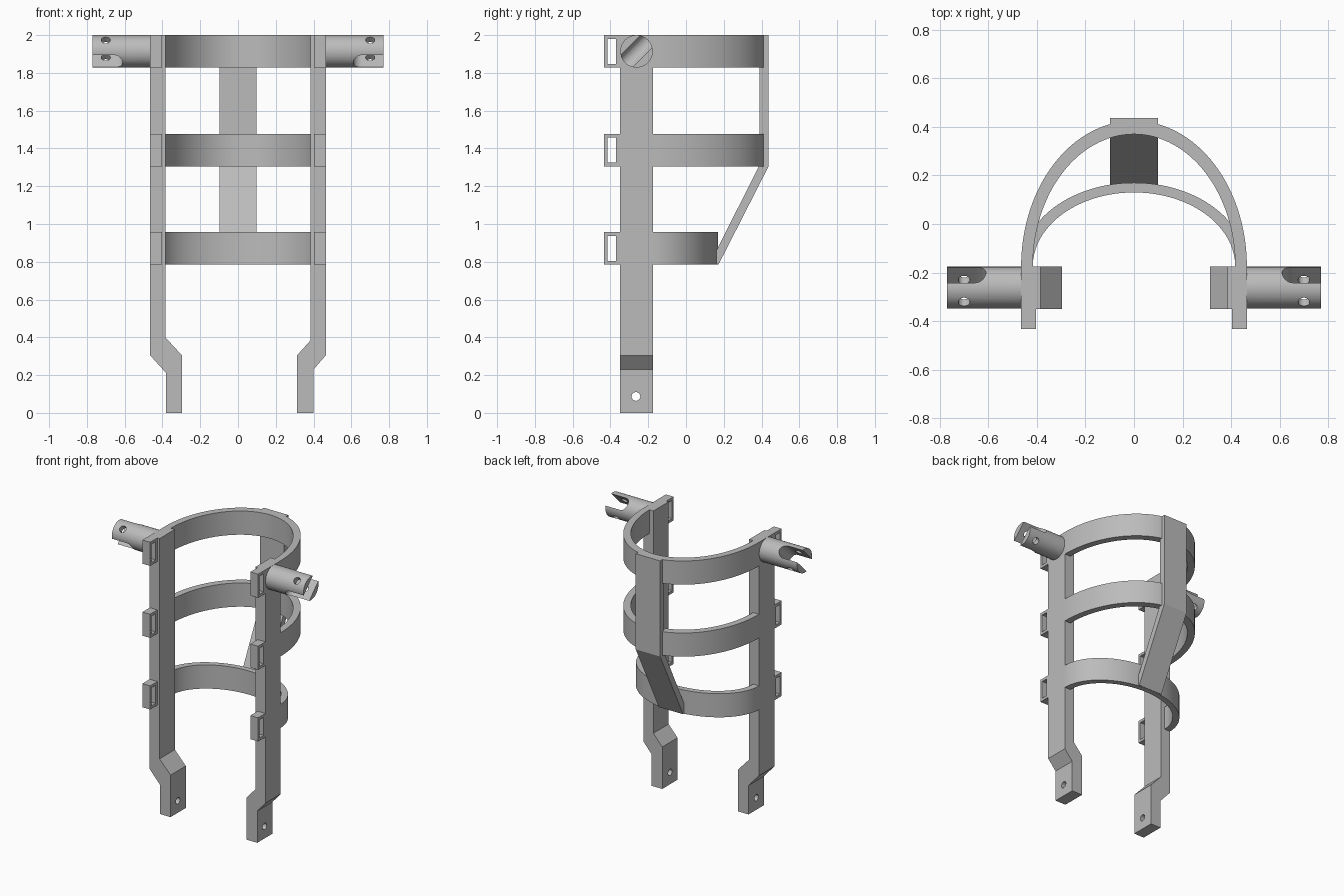
import bpy, bmesh, math
from mathutils import Vector

cube = bpy.data.objects.get("Cube")
if cube:
    bpy.data.objects.remove(cube, do_unlink=True)

grey = bpy.data.materials.new("plain grey")
grey.use_nodes = True
COLOUR = (0.5, 0.5, 0.5, 1)
grey.diffuse_color = COLOUR
grey.node_tree.nodes["Principled BSDF"].inputs["Base Color"].default_value = COLOUR


def prism(name, outline, place, lo, hi):
    """Extrude a 2D outline; place(u, v, w) maps it into space."""
    bm = bmesh.new()
    a = [bm.verts.new(place(u, v, lo)) for u, v in outline]
    b = [bm.verts.new(place(u, v, hi)) for u, v in outline]
    bm.faces.new(a)
    bm.faces.new(b[::-1])
    n = len(a)
    for i in range(n):
        j = (i + 1) % n
        bm.faces.new((a[i], b[i], b[j], a[j]))
    bmesh.ops.recalc_face_normals(bm, faces=bm.faces)
    mesh = bpy.data.meshes.new(name)
    bm.to_mesh(mesh)
    bm.free()
    mesh.materials.append(grey)
    obj = bpy.data.objects.new(name, mesh)
    bpy.context.collection.objects.link(obj)
    return obj


def along_x(u, v, w):
    return (w, u, v)


def along_y(u, v, w):
    return (u, w, v)


def along_z(u, v, w):
    return (u, v, w)


def rect(u0, u1, v0, v1):
    return [(u0, v0), (u1, v0), (u1, v1), (u0, v1)]


def arc(cu, cv, ru, rv, start=0, end=360, n=32):
    count = n if end - start == 360 else n + 1
    angles = [math.radians(start + (end - start) * i / n) for i in range(count)]
    return [(cu + ru * math.cos(t), cv + rv * math.sin(t)) for t in angles]


def cut(obj, *cutters):
    """Subtract the cutters, bake the result and delete them."""
    for c in cutters:
        c.hide_render = True
        mod = obj.modifiers.new("cut", 'BOOLEAN')
        mod.operation = 'DIFFERENCE'
        mod.solver = 'EXACT'
        mod.object = c
    bpy.context.view_layer.update()
    graph = bpy.context.evaluated_depsgraph_get()
    mesh = bpy.data.meshes.new_from_object(obj.evaluated_get(graph))
    obj.modifiers.clear()
    obj.data = mesh
    for c in cutters:
        bpy.data.objects.remove(c, do_unlink=True)


def smooth(obj):
    bpy.ops.object.select_all(action='DESELECT')
    obj.select_set(True)
    bpy.context.view_layer.objects.active = obj
    bpy.ops.object.shade_smooth_by_angle(angle=math.radians(30))


OUT, BACK, FRONT = 0.465, -0.175, -0.35
BAND_H = 0.172
BANDS = {"lower": 0.785, "middle": 1.305, "upper": 1.828}

# Curved bands: half ellipses joining the two legs
for label, z in BANDS.items():
    depth, wall = (0.345, 0.04) if label == "lower" else (0.6, 0.055)
    outer = arc(0, BACK, OUT, depth, 0, 180, 64)
    inner = arc(0, BACK, OUT - 0.048, depth - wall, 0, 180, 64)
    tuck = BACK - 0.01
    outline = ([(OUT, tuck)] + outer + [(-OUT, tuck), (0.048 - OUT, tuck)]
               + inner[::-1] + [(OUT - 0.048, tuck)])
    smooth(prism(label + "_band", outline, along_z, z, z + BAND_H))

# Back spine: upright plate, then a strut sloping in to the lower band
spine = [(0.437, 2.0), (0.437, 1.305), (0.172, 0.785), (0.132, 0.8),
         (0.39, 1.315), (0.39, 2.0)]
prism("back_spine", spine, along_x, -0.098, 0.098)

# Legs, tabs and pegs on each side; the feet step inward by unequal amounts
PEG_Y, PEG_Z, PEG_R = -0.262, 1.914, 0.086
SLOT = 0.045
slot_dir = Vector((0, 1, 1)).normalized()
pin_dir = Vector((0, -1, 1)).normalized()

for side, s, foot_out, foot_in, z_out, z_in in (
        ("left", 1, 0.4, 0.313, 0.23, 0.385),
        ("right", -1, 0.38, 0.297, 0.21, 0.4)):
    shape = [(OUT, 2), (OUT, 0.305), (foot_out, z_out), (foot_out, 0),
             (foot_in, 0), (foot_in, 0.305), (0.385, z_in), (0.385, 2)]
    leg = prism(side + "_leg", [(s * x, z) for x, z in shape], along_y, FRONT, BACK)
    cut(leg, prism("bolt_hole", arc(-0.265, 0.087, 0.023, 0.023), along_x, -1, 1))
    smooth(leg)

    # Strap loops on the front edge
    for label, z in BANDS.items():
        loop = prism(f"{side}_{label}_strap_loop",
                     rect(-0.433, FRONT, z, z + BAND_H), along_x, s * 0.403, s * OUT)
        cut(loop, prism("window", rect(-0.415, -0.37, z + 0.02, z + BAND_H - 0.02),
                        along_x, -1, 1))

    # Forked peg with a diagonal slot and a cross pin hole
    peg = prism(side + "_forked_peg", arc(PEG_Y, PEG_Z, PEG_R, PEG_R, n=48),
                along_x, s * (OUT - 0.01), s * 0.77)
    centre = Vector((0, PEG_Y, PEG_Z))

    def across(u, v, w):
        return centre + Vector((s * u, 0, 0)) + pin_dir * v + slot_dir * w

    def through(u, v, w):
        return centre + Vector((s * u, 0, 0)) + slot_dir * v + pin_dir * w

    notch = arc(0.655, 0, SLOT, SLOT, 90, 270, 24) + [(0.9, -SLOT), (0.9, SLOT)]
    cut(peg, prism("notch", notch, across, -0.2, 0.2),
        prism("pin_hole", arc(0.7, 0, 0.024, 0.024), through, -0.2, 0.2))
    smooth(peg)
